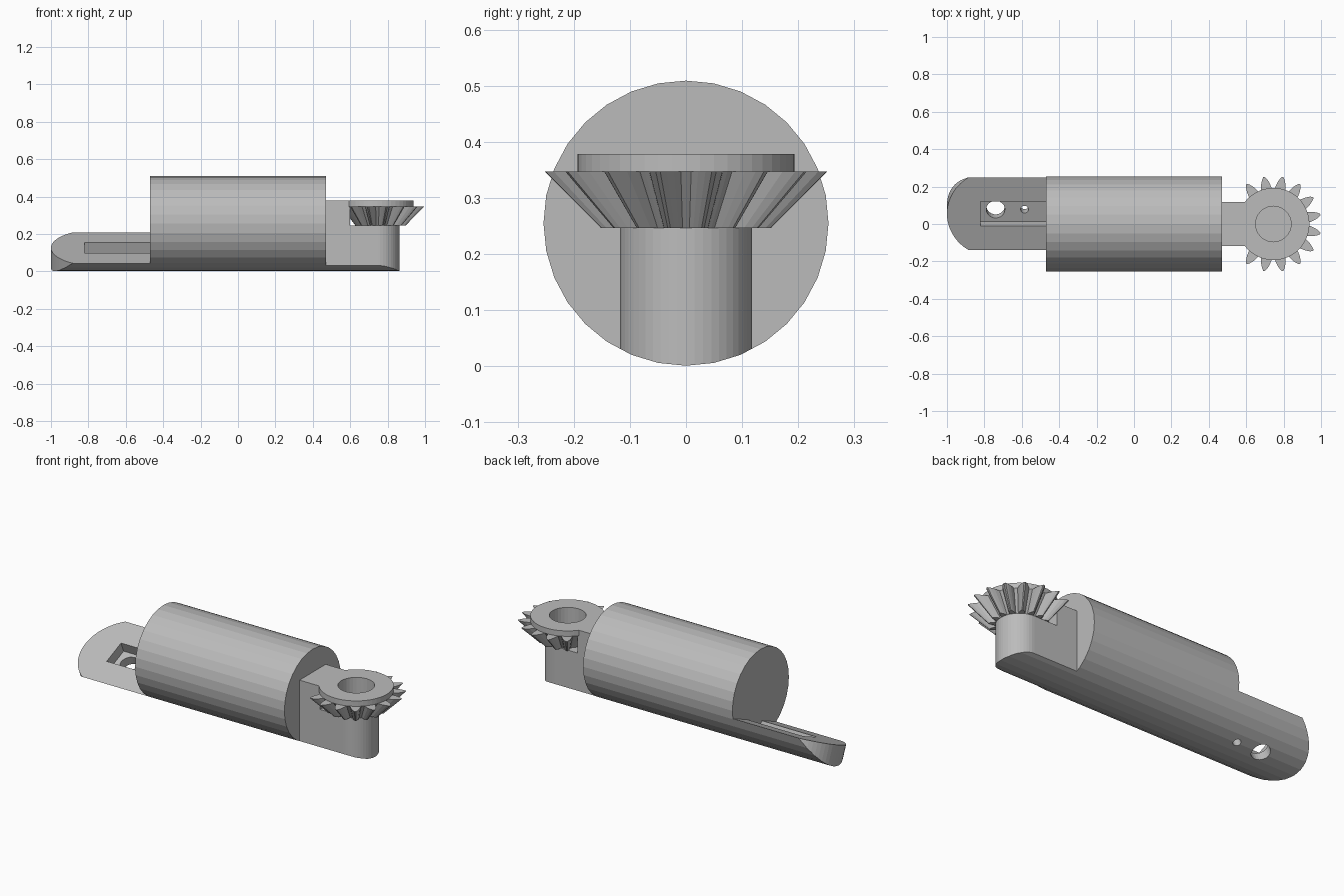
import bpy, bmesh
from math import sin, cos, pi, radians
from mathutils import Matrix, Vector

if "Cube" in bpy.data.objects:
    bpy.data.objects.remove(bpy.data.objects["Cube"], do_unlink=True)

grey = bpy.data.materials.new("plain_grey")
grey.use_nodes = True
colour = (0.5, 0.5, 0.5, 1)
grey.diffuse_color = colour
grey.node_tree.nodes["Principled BSDF"].inputs["Base Color"].default_value = colour

AXIS_Z, RADIUS, HALF = 0.255, 0.254, 0.47
GEAR_X, POST_R, BORE_R = 0.745, 0.118, 0.095


def arc(cx, r, start, end, n):
    """Points on an arc centred on (cx, 0), angles in degrees."""
    return [(cx + r * cos(radians(start + (end - start) * i / n)),
             r * sin(radians(start + (end - start) * i / n))) for i in range(n + 1)]


def circle(cx, r, n):
    return arc(cx, r, 0, 360, n)[:-1]


def prism(name, outline, z0, z1, matrix=Matrix(), base_scale=1.0):
    """Extrude an outline from z0 to z1, optionally shrinking its base."""
    bm = bmesh.new()
    low = [bm.verts.new((x * base_scale, y * base_scale, z0)) for x, y in outline]
    high = [bm.verts.new((x, y, z1)) for x, y in outline]
    bm.faces.new(low[::-1])
    bm.faces.new(high)
    for i in range(len(low)):
        j = (i + 1) % len(low)
        bm.faces.new((low[i], low[j], high[j], high[i]))
    bm.transform(matrix)
    bmesh.ops.recalc_face_normals(bm, faces=bm.faces)
    mesh = bpy.data.meshes.new(name)
    bm.to_mesh(mesh)
    bm.free()
    mesh.materials.append(grey)
    obj = bpy.data.objects.new(name, mesh)
    bpy.context.collection.objects.link(obj)
    return obj


def boolean(obj, cutter, operation):
    """Apply a boolean to obj and discard the cutter."""
    mod = obj.modifiers.new("cut", 'BOOLEAN')
    mod.operation, mod.object, mod.solver = operation, cutter, 'EXACT'
    bpy.context.view_layer.update()
    result = bpy.data.meshes.new_from_object(
        obj.evaluated_get(bpy.context.evaluated_depsgraph_get()))
    obj.modifiers.clear()
    obj.data = result
    bpy.data.objects.remove(cutter, do_unlink=True)


# Axis frames: along x for the rod, tilted about x for the tongue, upright for the gear
along_x = Matrix.Translation((0, 0, AXIS_Z)) @ Matrix.Rotation(pi / 2, 4, 'Y')
tilted = Matrix.Translation((0, 0, AXIS_Z)) @ Matrix.Rotation(radians(23), 4, 'X')
at_gear = Matrix.Translation((GEAR_X, 0, 0))


def rod(name, x0, x1):
    return prism(name, circle(0, RADIUS, 32), x0, x1, along_x)


# Main body
rod("body", -HALF, HALF)

# Tilted tongue with rounded end, slot and two holes
tongue = rod("tongue", -1.1, -HALF)
outline = [(-0.4, -0.3), (-0.4, 0.3), (-0.75, 0.3)] + arc(-0.75, 0.25, 90, 270, 32) + [(-0.75, -0.3)]
boolean(tongue, prism("tongue_shape", outline, -0.4, -0.14, tilted), 'INTERSECT')
slot = [(-0.82, -0.07), (-0.4, -0.07), (-0.4, 0.07), (-0.82, 0.07)]
boolean(tongue, prism("slot_cutter", slot, -0.2, 0, tilted), 'DIFFERENCE')
for x, r in ((-0.74, 0.05), (-0.585, 0.021)):
    boolean(tongue, prism("hole_cutter", circle(x, r, 24), -0.4, 0, tilted), 'DIFFERENCE')

# Round-ended post below the gear, following the rod underneath
post = rod("gear_post", HALF, 1)
outline = [(0.4, POST_R), (0.4, -POST_R)] + arc(GEAR_X, POST_R, -90, 90, 24)
boolean(post, prism("post_shape", outline, -0.1, 0.246, ), 'INTERSECT')
boolean(post, prism("bore_cutter", circle(0, BORE_R, 32), 0.12, 0.5, at_gear), 'DIFFERENCE')

# Shoulder block behind the gear
shoulder = [(HALF, -POST_R), (0.6, -POST_R), (0.6, POST_R), (HALF, POST_R)]
prism("gear_shoulder", shoulder, 0.246, 0.378)

# Gear core and top disc, both bored
core = prism("gear_core", circle(0, 0.193, 48), 0.246, 0.347, at_gear, 0.61)
disc = prism("gear_disc", circle(0, 0.193, 48), 0.347, 0.378, at_gear)
for part in (core, disc):
    boolean(part, prism("bore_cutter", circle(0, BORE_R, 32), 0.12, 0.5, at_gear), 'DIFFERENCE')

# Bevel teeth, left out where the shoulder stands
half_tooth = [(0.17, 0.031), (0.195, 0.028), (0.222, 0.022), (0.243, 0.013), (0.256, 0.004)]
tooth = [(x, -y) for x, y in half_tooth] + half_tooth[::-1]
for i in range(-6, 6):
    turn = Matrix.Rotation((i + 0.5) * pi / 8, 4, 'Z')
    prism("gear_tooth", tooth, 0.246, 0.347, at_gear @ turn, 0.6)
